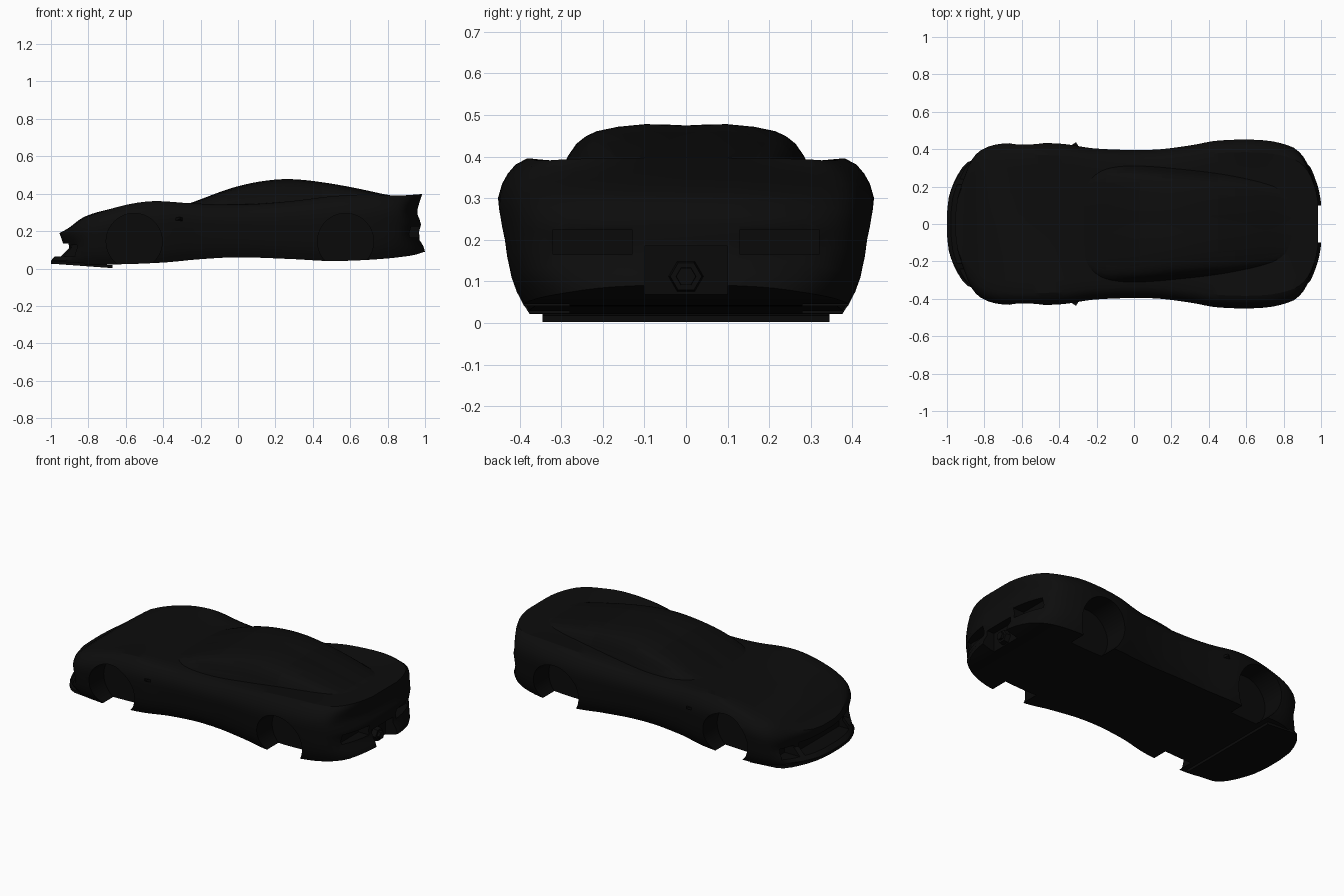
import bpy, bmesh, math
from mathutils import Matrix, Vector

if "Cube" in bpy.data.objects:
    bpy.data.objects.remove(bpy.data.objects["Cube"])


def material(name, v):
    m = bpy.data.materials.new(name)
    m.diffuse_color = (v, v, v, 1)
    m.use_nodes = True
    m.node_tree.nodes["Principled BSDF"].inputs["Base Color"].default_value = m.diffuse_color
    return m


PAINT = material("black paint", 0.0038)
GLASS = material("black glass", 0.0034)
TRIM = material("black trim", 0.0030)


def curve(pts, x):
    """Smooth curve through (x, value) points."""
    if x <= pts[0][0]:
        return pts[0][1]
    if x >= pts[-1][0]:
        return pts[-1][1]
    i = max(k for k in range(len(pts) - 1) if pts[k][0] <= x)

    def slope(k):
        a, b = pts[max(k - 1, 0)], pts[min(k + 1, len(pts) - 1)]
        return (b[1] - a[1]) / (b[0] - a[0])
    (x0, y0), (x1, y1) = pts[i], pts[i + 1]
    h = x1 - x0
    t = (x - x0) / h
    return ((2*t**3 - 3*t*t + 1) * y0 + (t**3 - 2*t*t + t) * h * slope(i)
            + (3*t*t - 2*t**3) * y1 + (t**3 - t*t) * h * slope(i + 1))


def linear(pts, x):
    for (a, u), (b, v) in zip(pts, pts[1:]):
        if a <= x <= b:
            return u + (v - u) * (x - a) / (b - a)
    return pts[0][1] if x < pts[0][0] else pts[-1][1]


def make_object(name, bm, mats):
    bmesh.ops.recalc_face_normals(bm, faces=bm.faces)
    me = bpy.data.meshes.new(name)
    bm.to_mesh(me)
    bm.free()
    ob = bpy.data.objects.new(name, me)
    bpy.context.collection.objects.link(ob)
    for m in mats:
        me.materials.append(m)
    return ob


def smooth(ob, angle=30):
    bpy.ops.object.select_all(action='DESELECT')
    ob.select_set(True)
    bpy.context.view_layer.objects.active = ob
    bpy.ops.object.shade_smooth_by_angle(angle=math.radians(angle))


def loft(name, stations, half, mats):
    """Closed symmetric loft; half(u) runs bottom centre to top centre."""
    bm = bmesh.new()
    rings = []
    for u in stations:
        h = half(u)
        ring = h + [(x, -y, z) for x, y, z in h[-2:0:-1]]
        rings.append([bm.verts.new(p) for p in ring])
    n = len(rings[0])
    for a, b in zip(rings, rings[1:]):
        for j in range(n):
            k = (j + 1) % n
            bm.faces.new((a[j], a[k], b[k], b[j]))
    for r in (rings[0], rings[-1]):
        for j in range(n // 2):
            ids = dict.fromkeys((j, j + 1, (n - j - 1) % n, (n - j) % n))
            bm.faces.new([r[i] for i in ids])
    return make_object(name, bm, mats)


# Side and plan curves of the car
PLAN = [(-1, .06), (-.99, .15), (-.95, .26), (-.9, .335), (-.8, .405), (-.7, .43),
        (-.4, .43), (-.2, .403), (.1, .397), (.3, .42), (.45, .446), (.7, .447),
        (.85, .41), (.93, .35), (.97, .275), (.99, .2), (1, .13)]
SHOULDER = [(-1, .19), (-.9, .235), (-.8, .28), (-.6, .34), (-.45, .36), (-.27, .35),
            (-.1, .343), (.1, .345), (.3, .362), (.5, .386), (.7, .396), (.85, .39), (1, .397)]
CENTRE = [(-1, .19), (-.8, .286), (-.6, .333), (-.4, .35), (-.25, .345), (0, .345),
          (.5, .37), (.8, .384), (1, .398)]
FLOOR = [(-1, .025), (-.67, .022), (-.4, .032), (-.2, .05), (0, .06), (.3, .05),
         (.5, .04), (.75, .05), (.93, .07), (1, .09)]
NOSE = [(.025, 0), (.045, 0), (.11, .07), (.135, .065), (.19, .045)]
TAIL = [(.09, 0), (.105, 0), (.17, -.04), (.24, -.02), (.3, -.045), (.37, -.025), (.398, -.015)]
SIDE = [(0, .87), (.1, .915), (.2, .945), (.35, .97), (.47, .98), (.55, .99), (.64, .997),
        (.74, 1), (.83, .98), (.9, .95), (.96, .91), (1, .85)]


def ease(t):
    t = min(max(t, 0), 1)
    return t * t * (3 - 2 * t)


def body_half(u):
    w, zs, zc, zb = (curve(c, u) for c in (PLAN, SHOULDER, CENTRE, FLOOR))
    pts = [(0, zb), (.5 * w, zb)]
    pts += [(f * w, zb + t * (zs - zb)) for t, f in SIDE]
    pts += [(.7 * w, zs * .6 + zc * .4), (.45 * w, zc), (0, zc)]
    kn, kt = ease((-.8 - u) / .18), ease((u - .85) / .13)
    return [(u + kn * linear(NOSE, z) + kt * linear(TAIL, z), y, z) for y, z in pts]


ends = [-1, -.996, -.99, -.98, -.965, -.945, -.92, -.89, -.855, -.82]
stations = ends + [-.78 + i * .04 for i in range(40)] + [-e for e in ends[::-1]]
body = loft("car_body", stations, body_half, [PAINT, TRIM])

# Cutters: wheel wells, nose intakes, diffuser notch and tail recesses
cut = bmesh.new()


def cut_box(x0, x1, y0, y1, z0, z1):
    c = Vector((x0 + x1, y0 + y1, z0 + z1)) / 2
    s = Matrix.Diagonal((x1 - x0, y1 - y0, z1 - z0, 1))
    bmesh.ops.create_cube(cut, size=1, matrix=Matrix.Translation(c) @ s)


for side in (-1, 1):
    for x in (-.555, .575):
        bmesh.ops.create_cone(cut, cap_ends=True, segments=48, radius1=.15, radius2=.15, depth=.3,
                              matrix=Matrix.Translation((x, side * .43, .145))
                              @ Matrix.Rotation(math.pi / 2, 4, 'X'))
    ys = sorted((side * .13, side * .32))
    cut_box(.9, 1.1, *ys, .165, .225)
    ys = sorted((side * .24, side * .33))
    cut_box(-1.1, -.83, *ys, .065, .125)
cut_box(-1.1, -.88, -.21, .21, .065, .135)
cut_box(.92, 1.1, -.1, .1, 0, .185)
for f in cut.faces:
    f.material_index = 1
cutter = make_object("body_cutter", cut, [PAINT, TRIM])
cutter.hide_render = True
mod = body.modifiers.new("openings", 'BOOLEAN')
mod.operation, mod.solver, mod.object = 'DIFFERENCE', 'EXACT', cutter
bpy.context.view_layer.objects.active = body
bpy.ops.object.modifier_apply(modifier=mod.name)
bpy.data.objects.remove(cutter)
smooth(body)

# Cabin with a double-bubble roof and fastback tail
ROOF = [(-.3, .334), (-.2, .37), (-.1, .408), (0, .44), (.13, .467), (.26, .478),
        (.4, .468), (.6, .436), (.8, .394), (.93, .375)]
WIDTH = [(-.3, .2), (-.24, .265), (-.15, .305), (0, .315), (.2, .303), (.5, .275),
         (.8, .22), (.93, .17)]


def cabin_half(x):
    b, zr = curve(WIDTH, x), curve(ROOF, x)
    shape = [(0, 0), (1, 0), (.985, .2), (.95, .41), (.91, .58), (.865, .72), (.8, .82),
             (.715, .895), (.55, .96), (.33, 1), (.15, .993), (0, .98)]
    return [(x, f * b, .32 + t * (zr - .32)) for f, t in shape]


cabin = loft("cabin", [-.3 + i * .03 for i in range(42)], cabin_half, [PAINT, GLASS])
for p in cabin.data.polygons:
    c, n = p.center, p.normal
    screen = c.x < .02 and abs(c.y) < .23
    side_window = abs(n.y) > .6 and -.08 < c.x < .45 and c.z > .37
    rear_window = .45 < c.x < .8 and abs(c.y) < .17
    p.material_index = int(screen or side_window or rear_window)
smooth(cabin)


# Nose splitter
def splitter_half(u):
    w = min(curve(PLAN, u) * .96, .345)
    z = .026 + (u + 1) / .33 * -.024
    return [(u, 0, z), (u, w, z), (u, w, z + .016), (u, 0, z + .016)]


splitter = loft("front_splitter", ends + [-.77, -.72, -.67], splitter_half, [TRIM])

# Rear lamp, hexagonal, inside the diffuser notch
bm = bmesh.new()
for r, d in ((.042, .03), (.026, .045)):
    bmesh.ops.create_cone(bm, cap_ends=True, segments=6, radius1=r, radius2=r * .9, depth=d,
                          matrix=Matrix.Translation((.92 + d / 2, 0, .112))
                          @ Matrix.Rotation(math.pi / 2, 4, 'Y'))
make_object("rear_lamp", bm, [GLASS])

# Small fins behind the front wheels
bm = bmesh.new()
for s in (-1, 1):
    v = [bm.verts.new(p) for p in ((-.35, s * .41, .27), (-.29, s * .405, .27), (-.31, s * .438, .275),
                                   (-.35, s * .41, .25), (-.29, s * .405, .25), (-.31, s * .438, .265))]
    for f in ((0, 1, 2), (3, 5, 4), (0, 3, 4, 1), (1, 4, 5, 2), (2, 5, 3, 0)):
        bm.faces.new([v[i] for i in f])
make_object("side_fins", bm, [TRIM])
